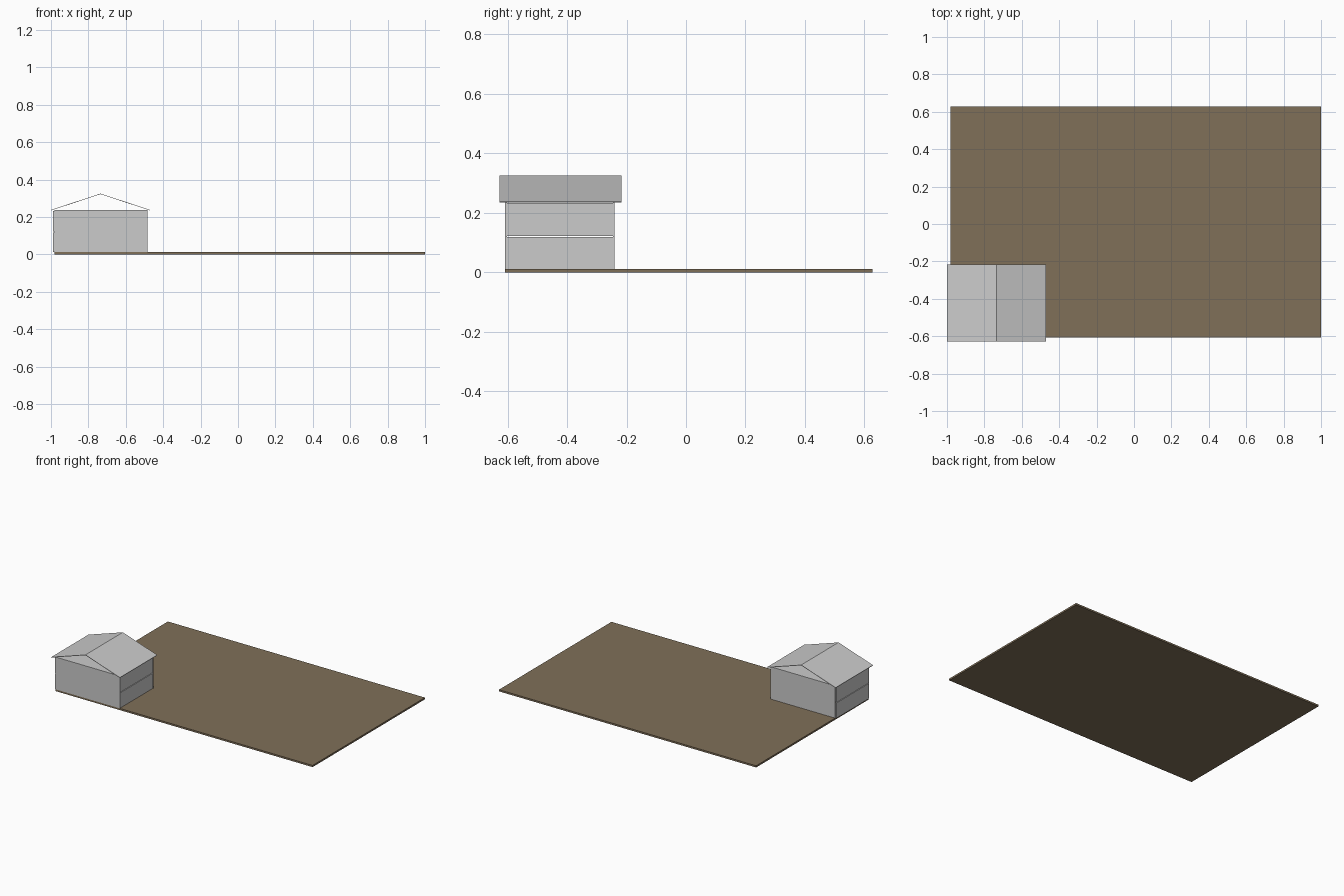
import bpy
import bmesh

if "Cube" in bpy.data.objects:
    bpy.data.objects.remove(bpy.data.objects["Cube"])


def material(name, color):
    m = bpy.data.materials.new(name)
    m.diffuse_color = (*color, 1.0)
    m.use_nodes = True
    m.node_tree.nodes["Principled BSDF"].inputs["Base Color"].default_value = m.diffuse_color
    return m


GREY = material("light grey", (0.60, 0.60, 0.60))
BROWN = material("earth brown", (0.215, 0.160, 0.098))


def add_mesh(name, bm, mat):
    bmesh.ops.recalc_face_normals(bm, faces=bm.faces)
    me = bpy.data.meshes.new(name)
    bm.to_mesh(me)
    bm.free()
    me.materials.append(mat)
    ob = bpy.data.objects.new(name, me)
    bpy.context.collection.objects.link(ob)
    return ob


def box(name, x, y, z, mat):
    """Box between the (low, high) pairs of each axis."""
    bm = bmesh.new()
    bmesh.ops.create_cube(bm, size=1)
    for v in bm.verts:
        v.co = [(r[0] + r[1]) / 2 + c * (r[1] - r[0]) for r, c in zip((x, y, z), v.co)]
    return add_mesh(name, bm, mat)


def extrude_profile(name, points, y0, y1, mat):
    """Closed x-z profile extruded along y."""
    bm = bmesh.new()
    face = bm.faces.new([bm.verts.new((x, y0, z)) for x, z in points])
    out = bmesh.ops.extrude_face_region(bm, geom=[face])
    for v in out["geom"]:
        if isinstance(v, bmesh.types.BMVert):
            v.co.y = y1
    return add_mesh(name, bm, mat)


BASE = 0.012            # top of the ground slab
EAVE = 0.235            # top of the walls
X0, X1 = -0.98, -0.483  # house width
Y0, Y1 = -0.608, -0.24  # house depth
T = 0.006               # wall thickness

# Ground slab
box("ground_slab", (-0.98, 1.0), (-0.608, 0.628), (0, BASE), BROWN)

# End walls
box("front_wall", (X0, X1), (Y0, Y0 + T), (BASE, EAVE), GREY)
box("back_wall", (X0, X1), (Y1 - T, Y1), (BASE, EAVE), GREY)

# Two stacked panels per side: left ones sit proud, right ones sit recessed
for side, x in (("left", (X0 - 0.008, X0)), ("right", (X1 - 0.010, X1 - 0.002))):
    for level, z in (("lower", (BASE, 0.118)), ("upper", (0.122, 0.233))):
        box(f"{side}_{level}_panel", x, (Y0 + T, Y1 - T), z, GREY)

# Flat ceiling under the open gable
box("ceiling", (X0, X1), (Y0, Y1), (EAVE, EAVE + 0.002), GREY)

# Two thin roof slopes with open gable ends
RIDGE_X, RIDGE_Z, RT = -0.735, 0.325, 0.003
for side, x in (("left", -1.0), ("right", -0.47)):
    extrude_profile(f"{side}_roof_slope",
                    [(x, EAVE), (RIDGE_X, RIDGE_Z - RT), (RIDGE_X, RIDGE_Z), (x, EAVE + RT)],
                    -0.628, -0.217, GREY)
